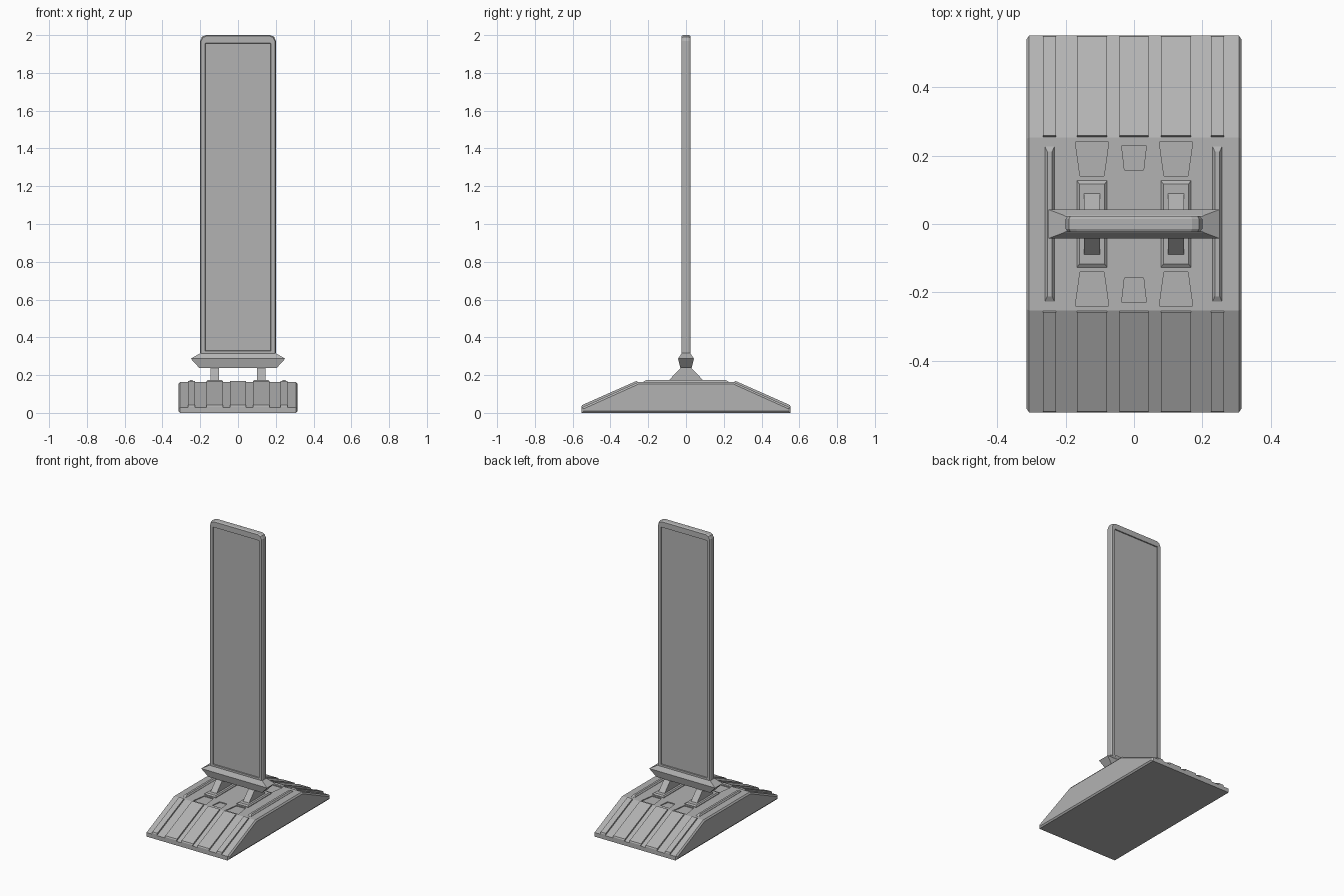
import bpy, bmesh

if "Cube" in bpy.data.objects:
    bpy.data.objects.remove(bpy.data.objects["Cube"])

# Dark grey finish shared by all parts
grey = bpy.data.materials.new("dark_grey")
grey.diffuse_color = (.45, .45, .45, 1)
grey.use_nodes = True
grey.node_tree.nodes["Principled BSDF"].inputs["Base Color"].default_value = grey.diffuse_color


def add_loft(bm, rings):
    """Skin a list of equal-length rings and cap both ends."""
    vs = [[bm.verts.new(p) for p in r] for r in rings]
    n = len(rings[0])
    for a, b in zip(vs, vs[1:]):
        for i in range(n):
            j = (i + 1) % n
            bm.faces.new((a[i], a[j], b[j], b[i]))
    bm.faces.new(vs[0])
    bm.faces.new(vs[-1])


def finish(name, bm):
    bmesh.ops.recalc_face_normals(bm, faces=bm.faces)
    me = bpy.data.meshes.new(name)
    bm.to_mesh(me)
    bm.free()
    me.materials.append(grey)
    ob = bpy.data.objects.new(name, me)
    bpy.context.collection.objects.link(ob)
    return ob


def loft(name, rings):
    bm = bmesh.new()
    add_loft(bm, rings)
    return finish(name, bm)


def rect(cx, hx, hy, z):
    return [(cx - hx, -hy, z), (cx + hx, -hy, z), (cx + hx, hy, z), (cx - hx, hy, z)]


# Base body: ramp profile swept along x, side edges chamfered
full = [(-.553, 0), (.553, 0), (.553, .028), (.253, .163), (-.253, .163), (-.553, .028)]
inner = [(-.541, .01), (.541, .01), (.541, .022), (.25, .153), (-.25, .153), (-.541, .022)]
base = loft("base", [[(x, y, z) for y, z in p] for x, p in
                     ((-.315, inner), (-.307, full), (.307, full), (.315, inner))])

# Shallow wedge-shaped pockets in the deck
bm = bmesh.new()
for s in (-1, 1):
    for cx, w_in, w_out, y_in, y_out in ((-.123, .035, .049, .14, .24),
                                         (0, .028, .036, .158, .228),
                                         (.123, .035, .049, .14, .24)):
        add_loft(bm, [[(cx - w_in, s * y_in, z), (cx + w_in, s * y_in, z),
                       (cx + w_out, s * y_out, z), (cx - w_out, s * y_out, z)]
                      for z in (.157, .2)])
cutter = finish("pocket_cutter", bm)
cutter.hide_render = True
cutter.hide_set(True)
mod = base.modifiers.new("pockets", 'BOOLEAN')
mod.operation = 'DIFFERENCE'
mod.object = cutter
mod.solver = 'EXACT'

# Raised ribs on both ramps
bm = bmesh.new()
for s in (-1, 1):
    for cx, hw in ((-.247, .019), (-.123, .044), (0, .043), (.123, .044), (.244, .019)):
        prof = [(.553, .02), (.553, .034), (.549, .042), (.26, .17), (.253, .158)]
        add_loft(bm, [[(x, s * y, z) for y, z in prof] for x in (cx - hw, cx + hw)])
finish("ramp_ribs", bm)

# Side rails on the deck
bm = bmesh.new()
for cx in (-.247, .244):
    add_loft(bm, [rect(cx, .014, .227, .158), rect(cx, .014, .227, .164),
                  rect(cx, .007, .212, .173)])
finish("deck_rails", bm)

# Foot plates and tapered struts
for name, cx in (("left", -.123), ("right", .123)):
    loft(name + "_foot_plate", [rect(cx, .044, .127, .158), rect(cx, .044, .127, .167),
                                rect(cx, .037, .117, .174)])
    loft(name + "_strut", [rect(cx, .023, .093, .17), rect(cx, .023, .025, .242)])

# Flared collar under the panel
loft("collar", [rect(0, .205, .03, .238), rect(0, .25, .042, .287),
                rect(0, .207, .026, .312), rect(0, .2, .022, .316)])


# Upright panel: clipped top corners, chamfered rim, recessed face on both sides
def outline(hx, z0, z1, c, y):
    return [(-hx, y, z0), (hx, y, z0), (hx, y, z1 - c), (hx - c * .3, y, z1 - c * .3),
            (hx - c, y, z1), (-hx + c, y, z1), (-hx + c * .3, y, z1 - c * .3), (-hx, y, z1 - c)]


half = [outline(.173, .329, 1.956, .001, .016), outline(.174, .328, 1.957, .001, .023),
        outline(.195, .31, 1.995, .028, .023), outline(.2, .305, 2.0, .03, .014)]
back = [[(x, -y, z) for x, y, z in r] for r in reversed(half)]
loft("panel", half + back)
